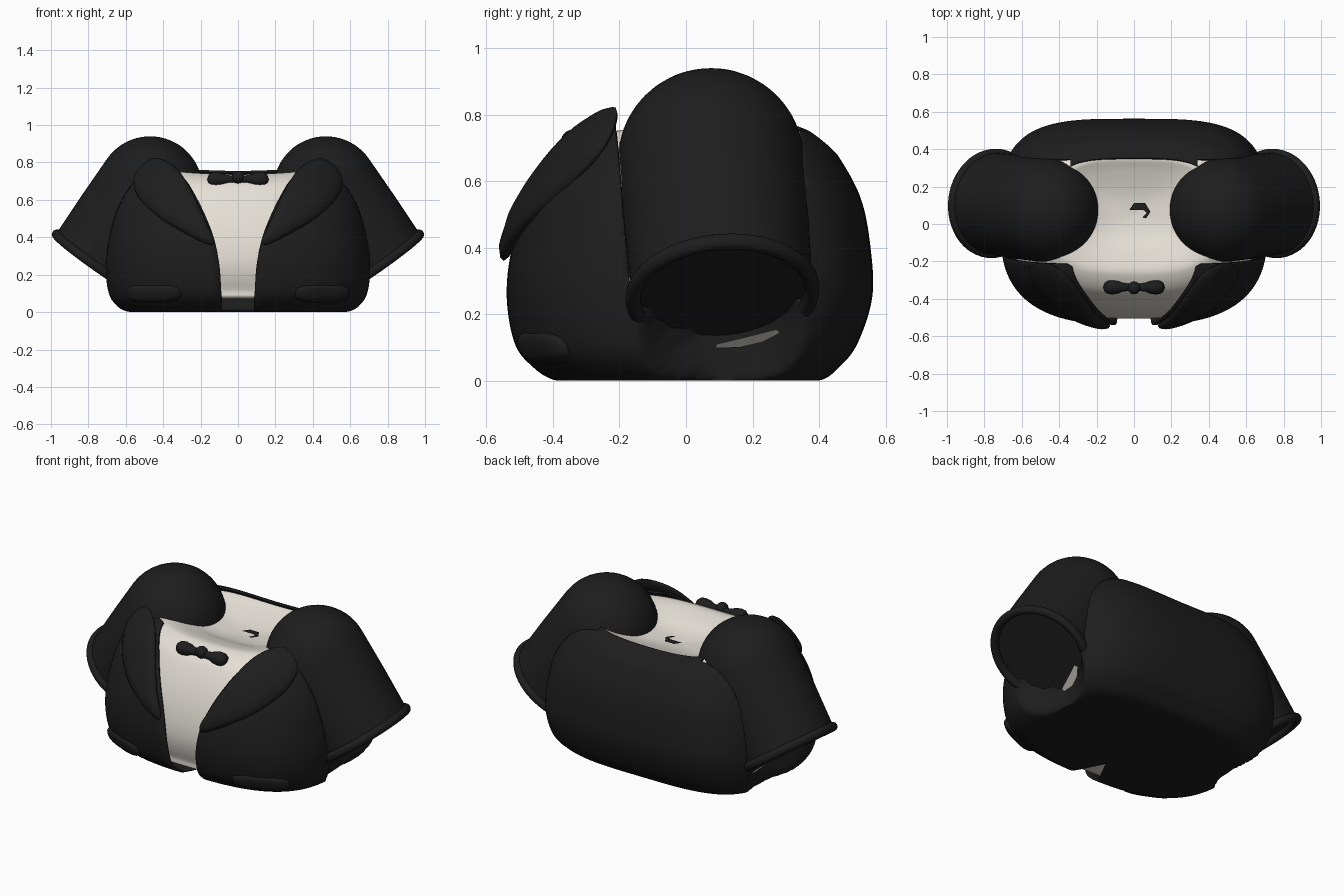
import bpy, bmesh, math
from mathutils import Vector

if "Cube" in bpy.data.objects:
    bpy.data.objects.remove(bpy.data.objects["Cube"])

def material(name, rgb):
    m = bpy.data.materials.new(name)
    m.diffuse_color = (*rgb, 1)
    m.use_nodes = True
    m.node_tree.nodes["Principled BSDF"].inputs["Base Color"].default_value = m.diffuse_color
    return m

BLACK = material("black_cloth", (0.0125, 0.0125, 0.0125))
WHITE = material("ivory_cloth", (0.78, 0.745, 0.68))

# Sleeve axis, from the shoulder to the middle of the cuff
SHOULDER = Vector((0.47, 0.075, 0.66))
CUFF = Vector((0.75, 0.11, 0.262))
AXIS = (CUFF - SHOULDER).normalized()

def finish(name, bm, mat, mirror=False, angle=40):
    bmesh.ops.remove_doubles(bm, verts=bm.verts, dist=0.0004)
    bmesh.ops.recalc_face_normals(bm, faces=bm.faces)
    me = bpy.data.meshes.new(name)
    bm.to_mesh(me)
    bm.free()
    me.materials.append(mat)
    ob = bpy.data.objects.new(name, me)
    bpy.context.collection.objects.link(ob)
    bpy.ops.object.select_all(action='DESELECT')
    ob.select_set(True)
    bpy.context.view_layer.objects.active = ob
    bpy.ops.object.shade_smooth_by_angle(angle=math.radians(angle))
    if mirror:
        mod = ob.modifiers.new("mirror", 'MIRROR')
        mod.use_mirror_merge = False
    return ob

def skin(bm, rings, closed):
    """Join rings of points with quads."""
    rows = [[bm.verts.new(p) for p in r] for r in rings]
    n = len(rows[0])
    for a, b in zip(rows, rows[1:]):
        for i in range(n if closed else n - 1):
            j = (i + 1) % n
            bm.faces.new((a[i], a[j], b[j], b[i]))

def smooth_levels(levels, steps=8):
    """Catmull-Rom interpolation of the section table."""
    out = []
    for i in range(len(levels) - 1):
        p0, p1 = levels[max(i - 1, 0)], levels[i]
        p2, p3 = levels[i + 1], levels[min(i + 2, len(levels) - 1)]
        for k in range(steps):
            t = k / steps
            out.append([0.5 * (2 * b + (c - a) * t + (2 * a - 5 * b + 4 * c - d) * t * t
                               + (3 * b - a - 3 * c + d) * t ** 3)
                        for a, b, c, d in zip(p0, p1, p2, p3)])
    return out + [list(levels[-1])]

def section(z, w, yf, yb, f, count=128):
    """Rounded-box section, open at the front for |x| < f."""
    w, z, f = max(w, 0.0001), max(z, 0), max(f, 0)
    nf, nb = 2.8, 3.6
    mid = (yf + yb) / 2 if w < 0.4 and z > 0.6 else 0
    start = math.acos(min(0.98, (f / w) ** (nf / 2)))
    pts = []
    for i in range(count + 1):
        a = -start + (math.pi + 2 * start) * i / count
        c, s = math.cos(a), math.sin(a)
        n, y = (nb, yb - mid) if s > 0 else (nf, mid - yf)
        pts.append(Vector((math.copysign(w * abs(c) ** (2 / n), c),
                           mid + y * math.copysign(abs(s) ** (2 / n), s), z)))
    return pts

def shape_body(bm, back):
    """Dip the neckline and press the body in around the sleeve openings."""
    for v in bm.verts:
        dip = max(0, 1 - (v.co.x / .38) ** 2) * min(1, max(0, (v.co.z - .68) / .07))
        v.co.z -= .02 * dip
        side = 1 if v.co.x >= 0 else -1
        p = Vector((v.co.x * side, v.co.y, v.co.z))
        t = (p - CUFF).dot(AXIS)
        rad = (p - CUFF - AXIS * t).length
        limit = back + max(0, rad - 0.225) * 1.8
        if t > limit:
            p -= AXIS * (t - limit)
            v.co = (p.x * side, p.y, p.z)

# Jacket body: z, half width, front y, back y, half width of front opening
jacket = [(0, 0, 0, 0, 0), (0, .16, -.11, .11, 0), (0, .33, -.22, .23, 0),
          (0, .48, -.33, .34, .05), (.003, .59, -.40, .41, .085),
          (.04, .66, -.46, .46, .085), (.11, .70, -.515, .515, .09), (.25, .715, -.54, .56, .10),
          (.40, .70, -.525, .555, .13), (.55, .665, -.475, .525, .19),
          (.68, .605, -.395, .455, .26), (.75, .53, -.325, .395, .31), (.775, .45, -.28, .352, .33)]
bm = bmesh.new()
skin(bm, [section(*l) for l in smooth_levels(jacket)], False)
bmesh.ops.remove_doubles(bm, verts=bm.verts, dist=0.0004)
shape_body(bm, -0.03)
front_cut = (Vector((0, -.2, .62)), Vector((0, 1, .09)))
back_cut = (Vector((0, .366, .42)), Vector((0, 1, .06)))
for co, no in (front_cut, back_cut, ((0, 0, .25), (0, 0, 1)),
               ((.34, 0, 0), (1, 0, 0)), ((-.34, 0, 0), (1, 0, 0))):
    bmesh.ops.bisect_plane(bm, geom=bm.verts[:] + bm.edges[:] + bm.faces[:],
                           plane_co=co, plane_no=no)
holes = []
for f in bm.faces:                                   # arm holes
    c = f.calc_center_median()
    if ((c - front_cut[0]).dot(front_cut[1]) > 0 > (c - back_cut[0]).dot(back_cut[1])
            and c.z > .25 and abs(c.x) > .34):
        holes.append(f)
bmesh.ops.delete(bm, geom=holes, context='FACES')
ob = finish("jacket_body", bm, BLACK, angle=70)
mod = ob.modifiers.new("thickness", 'SOLIDIFY')
mod.thickness = 0.012

# Shirt with a shallow dished neck
shirt = [(.07, 0, 0, 0, 0), (.07, .5, -.42, .40, 0), (.12, .58, -.47, .46, 0),
         (.25, .64, -.505, .52, 0), (.40, .63, -.49, .515, 0), (.55, .61, -.44, .485, 0),
         (.68, .55, -.365, .415, 0), (.745, .47, -.29, .362, 0), (.755, .40, -.23, .338, 0),
         (.725, .30, -.14, .28, 0), (.68, .16, -.05, .17, 0), (.665, 0, .05, .06, 0)]
bm = bmesh.new()
skin(bm, [section(*l) for l in smooth_levels(shirt, 5)], False)
shape_body(bm, -0.065)
finish("shirt", bm, WHITE, angle=60)

# Sleeves: domed shoulder, tube and closed end
def lathe(bm, origin, axis, profile, segs=56):
    u = axis.cross(Vector((0, 1, 0))).normalized()
    v = axis.cross(u)
    rings = []
    for t, r in profile:
        rings.append([origin + axis * t + u * r * math.cos(2 * math.pi * i / segs)
                      + v * r * math.sin(2 * math.pi * i / segs) for i in range(segs)])
    skin(bm, rings, True)

length = (CUFF - SHOULDER).length
dome = [(-.28 * math.cos(a * math.pi / 28), .28 * math.sin(a * math.pi / 28)) for a in range(15)]
bm = bmesh.new()
lathe(bm, SHOULDER, AXIS, dome + [(length * .5, .278), (length, .272), (length, .255),
                                  (length - .012, .25), (length - .012, 0)])
finish("sleeve", bm, BLACK, True)

# Cuff rings
bm = bmesh.new()
lathe(bm, CUFF, AXIS, [(.025 * math.sin(a * math.pi / 8), .27 + .023 * math.cos(a * math.pi / 8))
                       for a in range(17)])
finish("cuff", bm, BLACK, True)

# Shirt lining showing low in each sleeve opening
bm = bmesh.new()
down = AXIS.cross(Vector((0, 1, 0))).normalized()
down = down if down.z < 0 else -down
bm.faces.new([bm.verts.new(CUFF + AXIS * .03 + Vector((0, y, 0)) + down * v)
              for y, v in ((-.025, .243), (-.02, .222), (.08, .18), (.16, .145), (.172, .163),
                           (.12, .21), (.05, .24))])
finish("cuff_lining", bm, WHITE, True)

# Lapels: padded teardrops wrapped around the chest
outline = [(.13, .36), (.13, .40), (.17, .48), (.21, .57), (.26, .67), (.32, .76), (.39, .81),
           (.46, .82), (.53, .77), (.56, .70), (.53, .61), (.43, .51), (.29, .425), (.17, .365)]
outline = smooth_levels(outline + outline[:1], 3)[:-1]
cx, cz = .39, .64
rings = []
for s, h in ((0, -.015), (.6, -.015), (.95, -.005), (1, .008), (.97, .02), (.85, .032), (.55, .042), (0, .045)):
    ring = []
    for x, z in outline:
        x, z = cx + (x - cx) * s, cz + (z - cz) * s
        u = z - .36
        y = -.54 + .152 * u + .85 * u * u + .8 * (x - .13) ** 2
        ring.append((x, y - h, z + h * .1))
    rings.append(ring)
bm = bmesh.new()
skin(bm, rings, True)
finish("lapel", bm, BLACK, True, 70)

# Pocket flaps
bm = bmesh.new()
turn = math.radians(24)
segs = 40
rings = []
for k in range(13):
    a = -math.pi / 2 + math.pi * k / 12
    s, d = max(0, math.cos(a)) ** .6, .04 * math.sin(a)
    ring = []
    for i in range(segs):
        b = 2 * math.pi * i / segs
        u = math.copysign(.16 * abs(math.cos(b)) ** .6, math.cos(b)) * s
        w = math.copysign(.05 * abs(math.sin(b)) ** .8, math.sin(b)) * s
        ring.append((.45 + u * math.cos(turn) - d * math.sin(turn),
                     -.425 + u * math.sin(turn) + d * math.cos(turn) - w * .3, .10 + w))
    rings.append(ring)
skin(bm, rings, True)
finish("pocket_flap", bm, BLACK, True, 70)

# Bow tie: wings and knot
bm = bmesh.new()
lathe(bm, Vector((0, -.338, .71)), Vector((1, 0, 0)),
      [(0, .022), (.04, .021), (.06, .024), (.085, .034), (.115, .039), (.14, .036),
       (.157, .024), (.165, 0)], 24)
finish("bow_wing", bm, BLACK, True, 70)
bm = bmesh.new()
bmesh.ops.create_uvsphere(bm, u_segments=24, v_segments=14, radius=.034)
bmesh.ops.translate(bm, verts=bm.verts, vec=(0, -.342, .72))
finish("bow_knot", bm, BLACK)

# Small dark mark in the neck dish
bm = bmesh.new()
bm.faces.new([bm.verts.new((x, y, .681)) for x, y in
              ((-.025, .075), (0, .112), (.06, .112), (.088, .065), (.065, .03), (.045, .035),
               (.068, .06), (.05, .075))])
finish("neck_mark", bm, BLACK)
